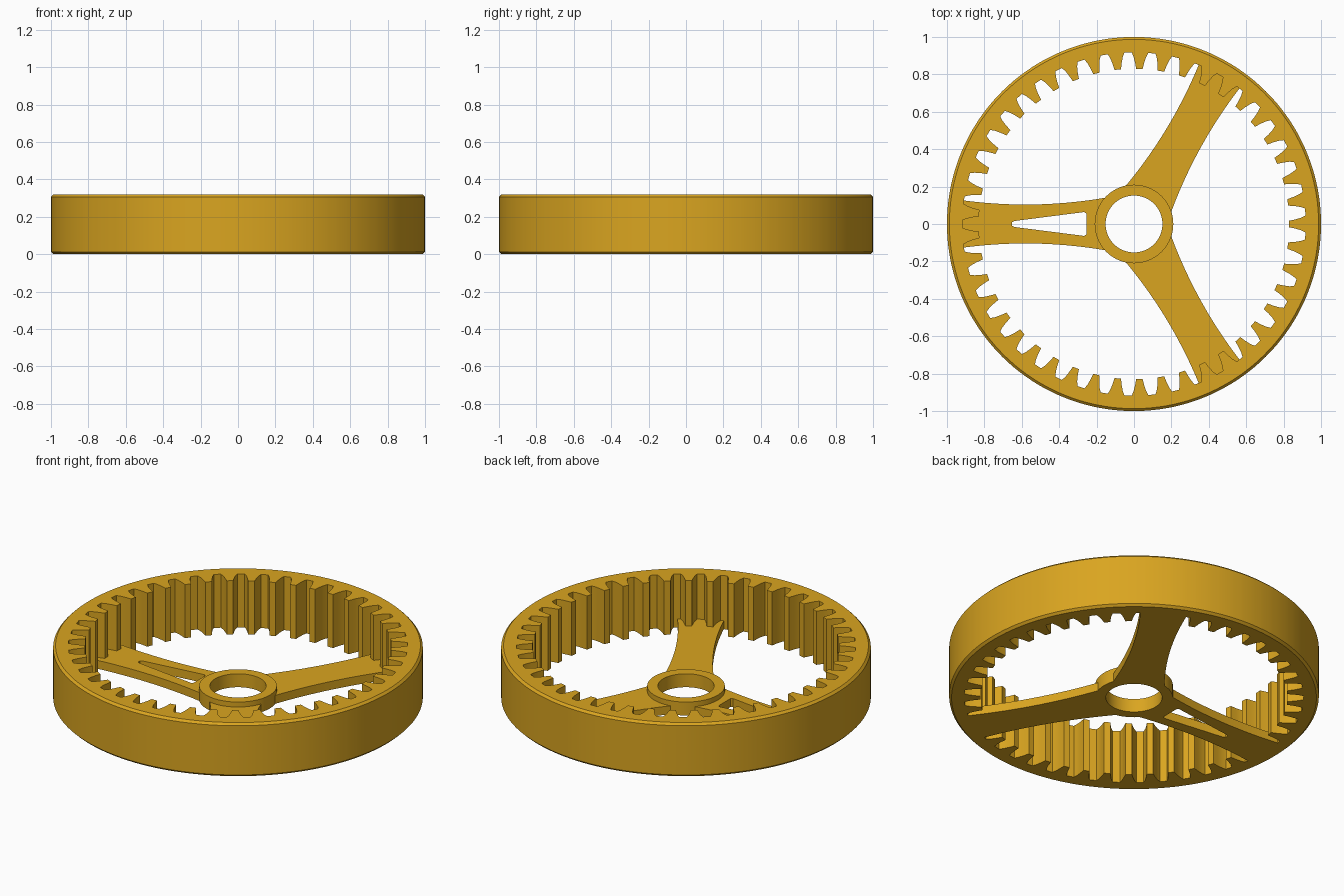
import bpy, bmesh, math

if "Cube" in bpy.data.objects:
    bpy.data.objects.remove(bpy.data.objects["Cube"])

gold = bpy.data.materials.new("golden_yellow")
gold.diffuse_color = (0.70, 0.376, 0.0144, 1)
gold.use_nodes = True
gold.node_tree.nodes["Principled BSDF"].inputs["Base Color"].default_value = gold.diffuse_color

TEETH = 45
HEIGHT = 0.32
CHAMFER = 0.013


def finish(obj, angle=25):
    obj.data.materials.clear()
    obj.data.materials.append(gold)
    bpy.ops.object.select_all(action='DESELECT')
    obj.select_set(True)
    bpy.context.view_layer.objects.active = obj
    bpy.ops.object.shade_smooth_by_angle(angle=math.radians(angle))


def closed_ring(name, angles, sections):
    """Skin a closed tube; each section is (radius function of index, z)."""
    bm = bmesh.new()
    loops = [[bm.verts.new((r(i) * math.cos(a), r(i) * math.sin(a), z))
              for i, a in enumerate(angles)] for r, z in sections]
    n, m = len(angles), len(loops)
    for s in range(m):
        a, b = loops[s], loops[(s + 1) % m]
        for i in range(n):
            j = (i + 1) % n
            bm.faces.new((a[i], a[j], b[j], b[i]))
    bmesh.ops.recalc_face_normals(bm, faces=bm.faces)
    me = bpy.data.meshes.new(name)
    bm.to_mesh(me)
    bm.free()
    obj = bpy.data.objects.new(name, me)
    bpy.context.collection.objects.link(obj)
    finish(obj)


# Toothed rim: one gap profile (degrees from gap centre, radius), repeated
gap = [(-4, 0.83), (-2.8, 0.83), (-2.35, 0.865), (-1.85, 0.895), (-1.2, 0.918),
       (1.2, 0.918), (1.85, 0.895), (2.35, 0.865), (2.8, 0.83)]
step = 360 / TEETH
angles = [math.radians(180 + k * step + d) for k in range(TEETH) for d, _ in gap]
inner = lambda i: gap[i % len(gap)][1]
closed_ring("toothed_rim", angles, [
    (inner, 0), (lambda i: 1 - CHAMFER, 0), (lambda i: 1, CHAMFER),
    (lambda i: 1, HEIGHT - CHAMFER), (lambda i: 1 - CHAMFER, HEIGHT), (inner, HEIGHT)])

# Hub with a round bore
circle = [math.tau * k / 96 for k in range(96)]
closed_ring("hub", circle, [(lambda i: 0.152, 0), (lambda i: 0.21, 0),
                            (lambda i: 0.21, 0.08), (lambda i: 0.152, 0.08)])


def spoke(name, turn, holes=()):
    """Flat plate with waisted sides, extruded from a filled outline."""
    rs = [0.155 + (0.925 - 0.155) * k / 20 for k in range(21)]
    side = [(r, 0.104 + 0.2 * (r - 0.58) ** 2) for r in rs]
    outline = side + [(r, -h) for r, h in reversed(side)]
    cu = bpy.data.curves.new(name + "_outline", 'CURVE')
    cu.dimensions = '2D'
    cu.fill_mode = 'BOTH'
    cu.extrude = 0.025
    for pts in (outline, *holes):
        sp = cu.splines.new('POLY')
        sp.points.add(len(pts) - 1)
        for p, (x, y) in zip(sp.points, pts):
            p.co = (x, y, 0, 1)
        sp.use_cyclic_u = True
    tmp = bpy.data.objects.new(name + "_outline", cu)
    bpy.context.collection.objects.link(tmp)
    bpy.context.view_layer.update()
    me = bpy.data.meshes.new_from_object(
        tmp.evaluated_get(bpy.context.evaluated_depsgraph_get()))
    bpy.data.objects.remove(tmp)
    bm = bmesh.new()
    bm.from_mesh(me)
    bmesh.ops.remove_doubles(bm, verts=bm.verts, dist=1e-5)
    bmesh.ops.recalc_face_normals(bm, faces=bm.faces)
    bm.to_mesh(me)
    bm.free()
    me.name = name
    obj = bpy.data.objects.new(name, me)
    obj.location.z = 0.025
    obj.rotation_euler.z = math.radians(turn)
    bpy.context.collection.objects.link(obj)
    finish(obj)


# Three spokes, the left one with a tapered slot
half = [(0.255, 0.055), (0.265, 0.064), (0.64, 0.016), (0.653, 0.009)]
slot = half + [(x, -y) for x, y in reversed(half)]
spoke("left_spoke", 180, [slot])
spoke("back_spoke", 60)
spoke("front_spoke", -60)
